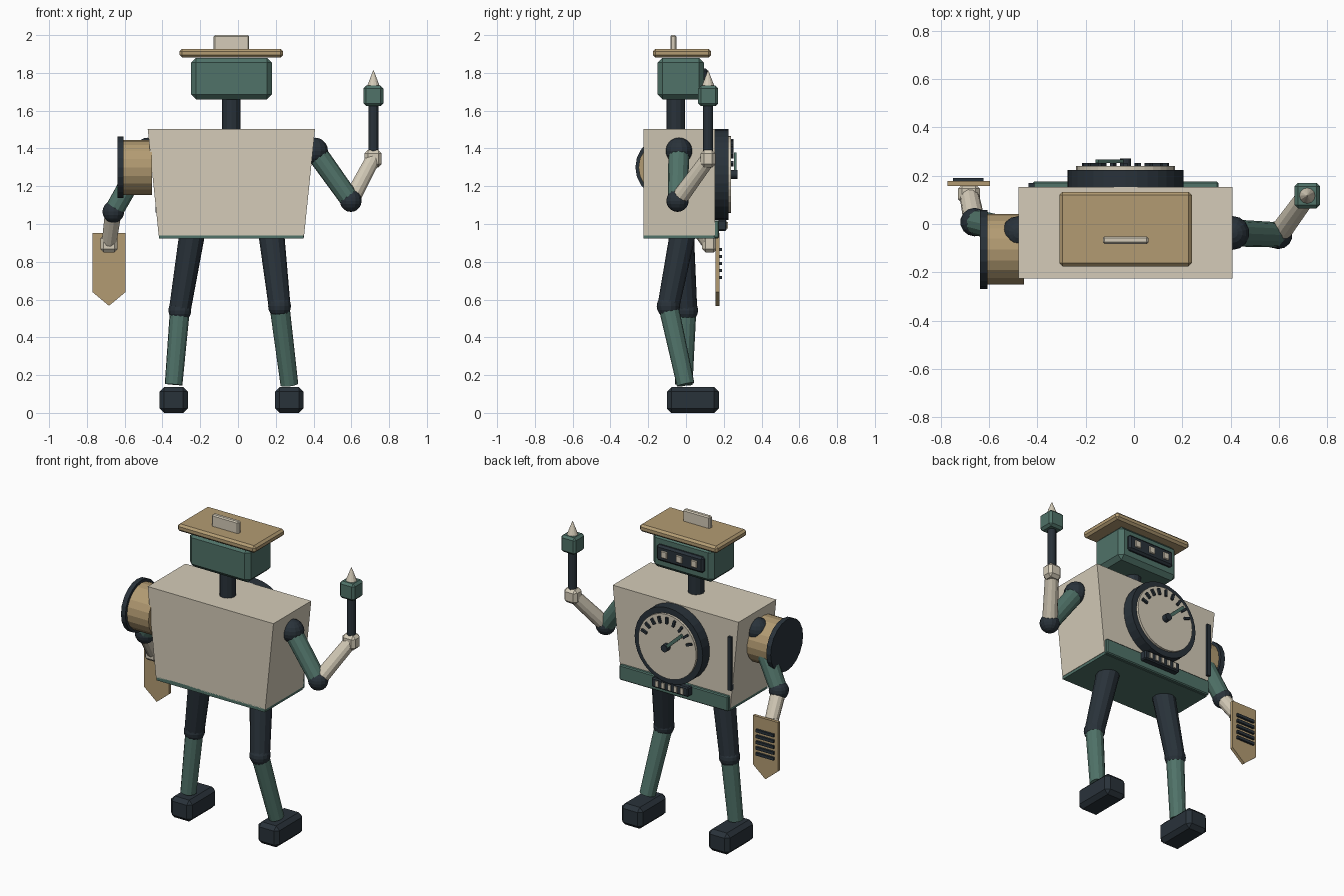
import bpy, bmesh, math
from mathutils import Vector, Matrix

if "Cube" in bpy.data.objects:
    bpy.data.objects.remove(bpy.data.objects["Cube"])

CX = -0.035  # body centre line


def mat(name, rgb):
    m = bpy.data.materials.new(name)
    m.diffuse_color = (*rgb, 1)
    m.use_nodes = True
    m.node_tree.nodes["Principled BSDF"].inputs["Base Color"].default_value = m.diffuse_color
    return m


CREAM = mat("cream", (0.66, 0.60, 0.48))
TAN = mat("tan", (0.45, 0.33, 0.17))
GREEN = mat("green", (0.08, 0.17, 0.14))
DARK = mat("dark", (0.022, 0.032, 0.042))


def finish(name, bm, material, bevel=0):
    bmesh.ops.recalc_face_normals(bm, faces=bm.faces)
    me = bpy.data.meshes.new(name)
    bm.to_mesh(me)
    bm.free()
    me.materials.append(material)
    ob = bpy.data.objects.new(name, me)
    bpy.context.collection.objects.link(ob)
    if bevel:
        b = ob.modifiers.new("bevel", "BEVEL")
        b.width, b.segments = bevel, 1
    return ob


def box(name, centre, size, material, bevel=0, roll=0):
    bm = bmesh.new()
    m = Matrix.Translation(centre) @ Matrix.Rotation(roll, 4, "Y") @ Matrix.Diagonal((*size, 1))
    bmesh.ops.create_cube(bm, size=1, matrix=m)
    return finish(name, bm, material, bevel)


def tube(name, a, b, r1, r2, material, sides=12):
    a, b = Vector(a), Vector(b)
    d = b - a
    m = Matrix.Translation((a + b) / 2) @ d.to_track_quat("Z", "Y").to_matrix().to_4x4()
    bm = bmesh.new()
    bmesh.ops.create_cone(bm, cap_ends=True, segments=sides, radius1=r1, radius2=r2,
                          depth=d.length, matrix=m)
    return finish(name, bm, material)


def ball(name, centre, r, material):
    bm = bmesh.new()
    bmesh.ops.create_uvsphere(bm, u_segments=14, v_segments=10, radius=r,
                              matrix=Matrix.Translation(centre))
    return finish(name, bm, material)


def prism(name, outline, y0, y1, material):
    """Extrude an (x, z) outline along y."""
    bm = bmesh.new()
    f = bm.faces.new([bm.verts.new((x, y0, z)) for x, z in outline])
    new = bmesh.ops.extrude_face_region(bm, geom=[f])["geom"]
    bmesh.ops.translate(bm, vec=(0, y1 - y0, 0),
                        verts=[v for v in new if isinstance(v, bmesh.types.BMVert)])
    return finish(name, bm, material)


# Torso, tapering downwards, with base trim
prism("torso", [(CX - 0.385, 0.94), (CX + 0.385, 0.94), (CX + 0.443, 1.503), (CX - 0.443, 1.503)],
      -0.226, 0.154, CREAM)
box("base_plate", (CX, -0.036, 0.935), (0.765, 0.38, 0.025), GREEN)
box("base_band", (CX, 0.16, 0.972), (0.768, 0.03, 0.095), GREEN, 0.006)
box("side_slot", (-0.424, 0.158, 1.23), (0.024, 0.024, 0.34), DARK)

# Neck, head, visor and hat
tube("neck", (CX, -0.053, 1.48), (CX, -0.053, 1.69), 0.049, 0.049, DARK)
box("head", (CX, -0.028, 1.77), (0.428, 0.246, 0.22), GREEN, 0.026)
box("visor", (CX, 0.1, 1.772), (0.33, 0.034, 0.1), DARK, 0.012)
for i in (-1, 0, 1):
    box("eye_light", (CX + i * 0.105, 0.115, 1.772), (0.042, 0.02, 0.045), CREAM, 0.004)
box("hat_brim", (CX, -0.021, 1.904), (0.548, 0.308, 0.046), TAN, 0.013)
box("hat_handle", (CX, -0.067, 1.96), (0.188, 0.031, 0.08), CREAM, 0.007)

# Dial with ticks and needle
DZ = 1.262
tube("dial_rim", (CX, 0.15, DZ), (CX, 0.224, DZ), 0.24, 0.24, DARK, 32)
tube("dial_face", (CX, 0.2, DZ), (CX, 0.239, DZ), 0.204, 0.204, CREAM, 32)
for i in range(9):
    a = math.radians(20 + i * 17.5)
    box("dial_tick", (CX + 0.168 * math.cos(a), 0.243, DZ + 0.168 * math.sin(a)),
        (0.04, 0.018, 0.015), DARK, 0, -a)
box("dial_needle", (CX - 0.056, 0.26, DZ + 0.052), (0.17, 0.014, 0.02), GREEN, 0, math.radians(43))
tube("dial_hub", (CX, 0.235, DZ), (CX, 0.272, DZ), 0.023, 0.023, DARK)

# Grille under the dial
box("grille", (CX, 0.192, 0.993), (0.26, 0.046, 0.06), DARK, 0.007)
for i in range(-2, 3):
    box("grille_bar", (CX + i * 0.044, 0.215, 0.993), (0.02, 0.014, 0.036), CREAM)

# Arms: shoulder, elbow, hand
arms = {"left": ((0.408, -0.037, 1.387), (0.597, -0.045, 1.123), (0.715, 0.117, 1.345)),
        "right": ((-0.478, -0.037, 1.387), (-0.66, 0.008, 1.065), (-0.683, 0.125, 0.895))}
for side, (s, e, h) in arms.items():
    ball(side + "_shoulder", s, 0.07, DARK)
    tube(side + "_upper_arm", s, e, 0.056, 0.052, GREEN)
    ball(side + "_elbow", e, 0.059, DARK)
    tube(side + "_forearm", e, h, 0.045, 0.04, CREAM)
    box(side + "_hand", h, (0.092, 0.078, 0.092), CREAM, 0.018)

# Shoulder drum
tube("shoulder_drum", (-0.61, -0.105, 1.30), (-0.455, -0.105, 1.30), 0.146, 0.146, TAN, 20)
tube("drum_cap", (-0.637, -0.105, 1.30), (-0.606, -0.105, 1.30), 0.163, 0.163, DARK, 20)

# Wand in the raised hand
X, Y = 0.717, 0.117
tube("wand_shaft", (X, Y, 1.36), (X, Y, 1.65), 0.026, 0.026, DARK)
box("wand_block", (X, Y, 1.678), (0.105, 0.105, 0.108), GREEN, 0.014)
tube("wand_tip", (X, Y, 1.725), (X, Y, 1.812), 0.035, 0.002, CREAM)

# Pointed tag in the lowered hand
prism("tag", [(-0.771, 0.952), (-0.771, 0.64), (-0.683, 0.567), (-0.595, 0.64), (-0.595, 0.952)],
      0.157, 0.177, TAN)
for i in range(5):
    box("tag_slat", (-0.686, 0.181, 0.865 - i * 0.037), (0.125, 0.018, 0.018), DARK)

# Legs: hip, knee, ankle
legs = {"left": ((0.178, -0.02, 0.935), (0.22, -0.093, 0.565), (0.272, -0.002, 0.15)),
        "right": ((-0.245, -0.025, 0.935), (-0.308, 0.002, 0.543), (-0.341, -0.012, 0.15))}
for side, (hip, knee, ankle) in legs.items():
    tube(side + "_thigh", hip, knee, 0.068, 0.058, DARK)
    ball(side + "_knee", knee, 0.062, DARK)
    tube(side + "_shin", knee, ankle, 0.053, 0.047, GREEN)
    box(side + "_foot", (ankle[0], 0.036, 0.068), (0.15, 0.275, 0.136), DARK, 0.024)
